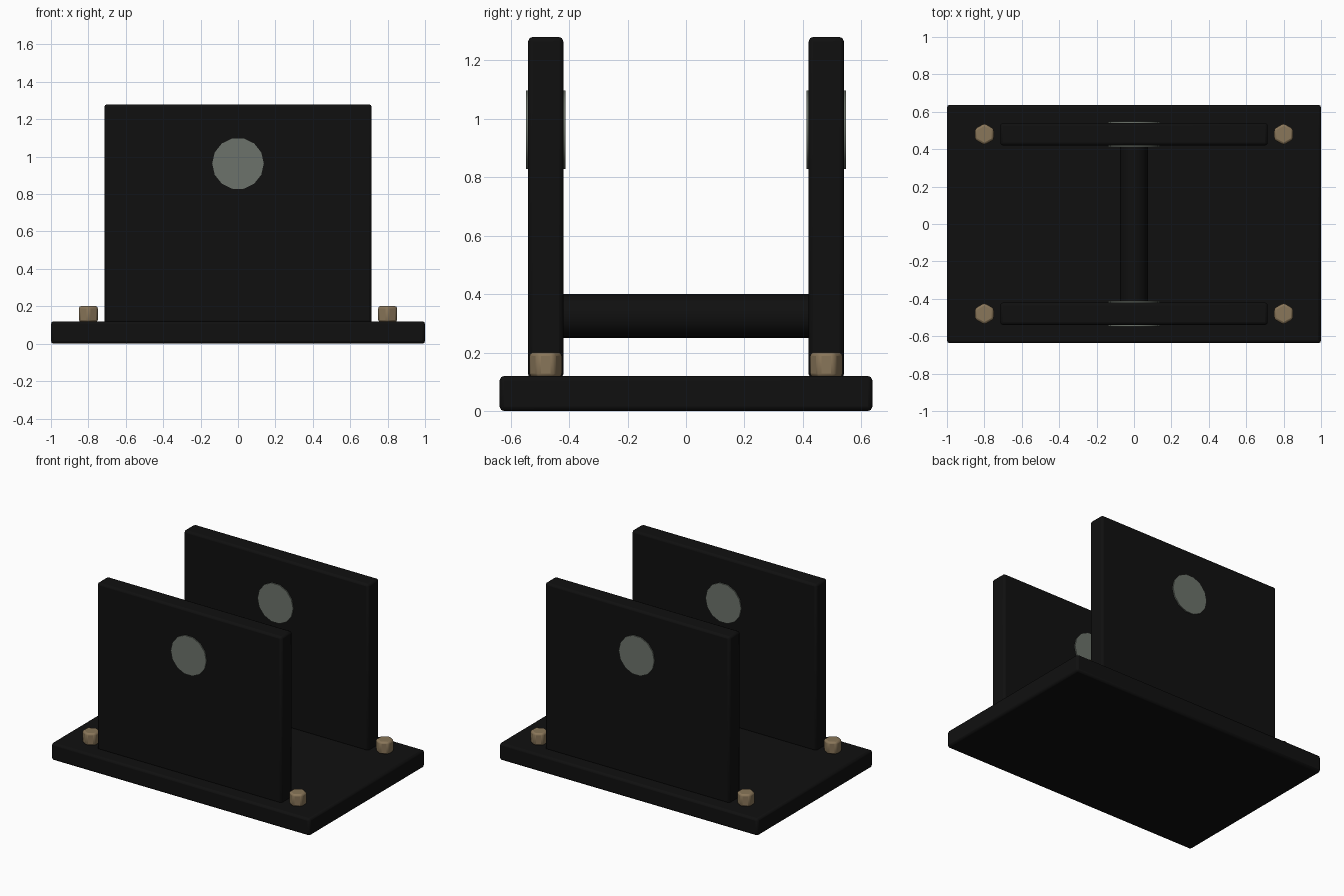
import bpy
from math import pi

cube = bpy.data.objects.get("Cube")
if cube:
    bpy.data.objects.remove(cube, do_unlink=True)


def material(name, rgb):
    m = bpy.data.materials.new(name)
    m.use_nodes = True
    m.diffuse_color = (*rgb, 1)
    m.node_tree.nodes["Principled BSDF"].inputs["Base Color"].default_value = (*rgb, 1)
    return m


black = material("black paint", (0.005, 0.005, 0.005))
steel = material("grey steel", (0.15, 0.17, 0.145))
brass = material("dull brass", (0.25, 0.18, 0.10))


def finish(name, mat, bevel):
    ob = bpy.context.object
    ob.name = name
    ob.data.materials.append(mat)
    bpy.ops.object.transform_apply(location=False, rotation=True, scale=True)
    if bevel:
        mod = ob.modifiers.new("Rounded edges", "BEVEL")
        mod.width = bevel
        mod.segments = 2
        mod.limit_method = "ANGLE"
    bpy.ops.object.shade_smooth_by_angle(angle=pi / 6)
    return ob


def box(name, size, loc, mat, bevel):
    bpy.ops.mesh.primitive_cube_add(size=1, location=loc)
    bpy.context.object.scale = size
    return finish(name, mat, bevel)


def cylinder(name, sides, radius, depth, loc, mat, bevel=0, rot=(0, 0, 0)):
    bpy.ops.mesh.primitive_cylinder_add(vertices=sides, radius=radius, depth=depth,
                                        location=loc, rotation=rot)
    return finish(name, mat, bevel)


# Base plate and the round bar tying the two uprights together
box("base_plate", (2, 1.275, 0.12), (0, 0, 0.06), black, 0.015)
cylinder("cross_bar", 16, 0.075, 0.86, (0, 0, 0.325), black, rot=(pi / 2, 0, 0))

for side, y in (("front", -0.48), ("back", 0.48)):
    # Upright cheek plate with a pivot bushing through it
    box(side + "_upright", (1.43, 0.12, 1.17), (0, y, 0.695), black, 0.015)
    cylinder(side + "_bushing", 14, 0.138, 0.136, (0, y, 0.963), steel,
             rot=(pi / 2, pi / 14, 0))
    # Hexagonal bolt heads at the corners of the base
    for hand, x in (("right", -0.8), ("left", 0.8)):
        cylinder(f"{side}_{hand}_bolt", 6, 0.058, 0.085, (x, y, 0.1585), brass, 0.012)
